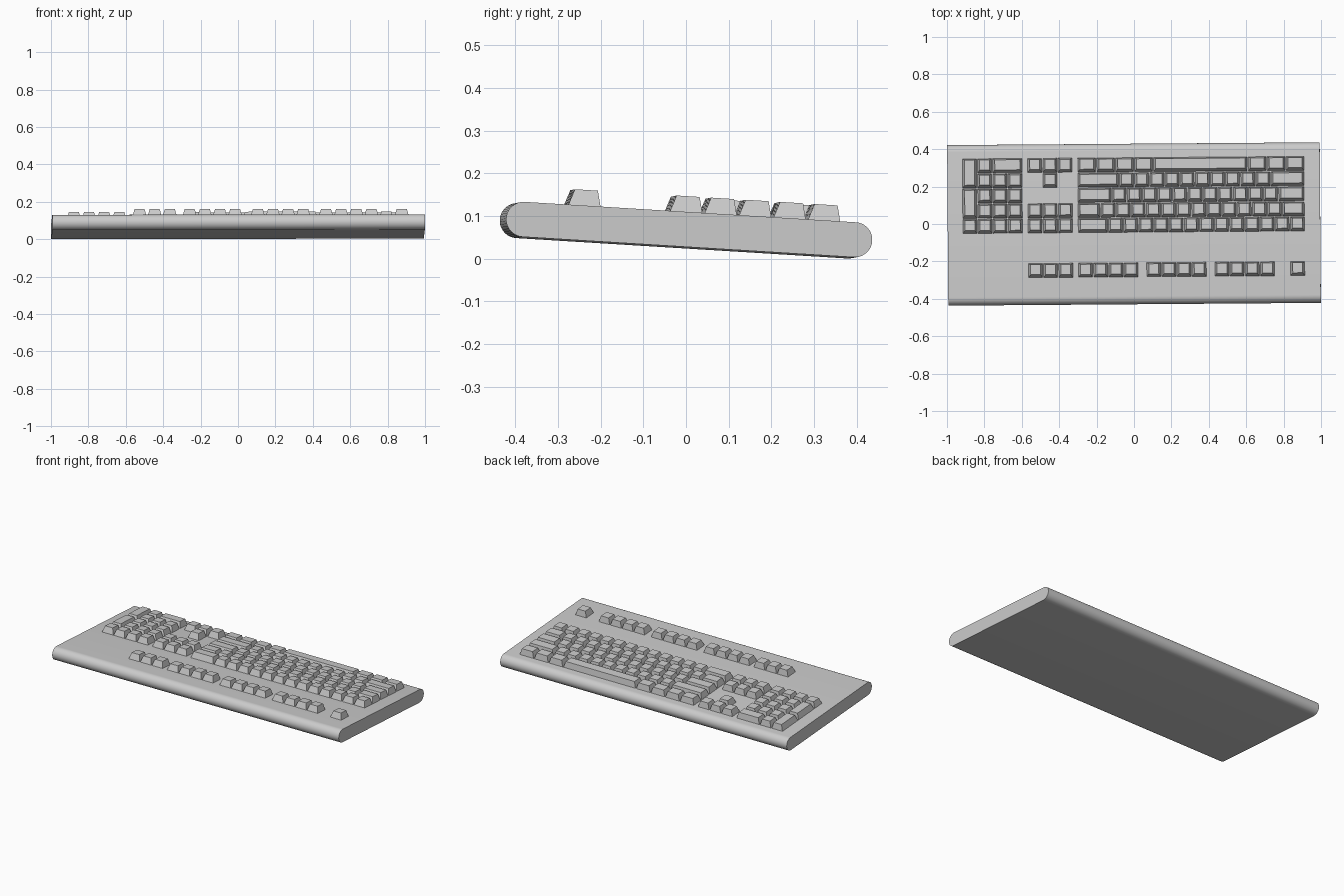
import bpy, bmesh, math
from mathutils import Matrix, Euler

if "Cube" in bpy.data.objects:
    bpy.data.objects.remove(bpy.data.objects["Cube"], do_unlink=True)

grey = bpy.data.materials.new("plain grey")
grey.use_nodes = True
COLOUR = (0.6, 0.6, 0.6, 1)
grey.diffuse_color = COLOUR
grey.node_tree.nodes["Principled BSDF"].inputs["Base Color"].default_value = COLOUR

HALF_W, HALF_D, R = 0.996, 0.389, 0.041   # case half width, half flat depth, edge radius
UNIT = 0.081                              # key pitch
KEY_H, GAP = 0.037, 0.004
# The whole keyboard slopes down towards the typist (+y)
POSE = Matrix.Translation((0, 0, 0.0665)) @ Euler((-0.0615, -0.0015, 0.0075)).to_matrix().to_4x4()


def finish(name, bm):
    """Turn a bmesh into a posed, coloured object."""
    bmesh.ops.recalc_face_normals(bm, faces=bm.faces)
    mesh = bpy.data.meshes.new(name)
    bm.to_mesh(mesh)
    bm.free()
    mesh.materials.append(grey)
    obj = bpy.data.objects.new(name, mesh)
    bpy.context.collection.objects.link(obj)
    obj.matrix_world = POSE
    return obj


def add_key(bm, x0, x1, y0, y1):
    """Tapered key cap; the side away from the typist slopes more."""
    g = GAP / 2
    low = [(x0 + g, y0 + g), (x1 - g, y0 + g), (x1 - g, y1 - g), (x0 + g, y1 - g)]
    top = [(x0 + 0.014, y0 + 0.016), (x1 - 0.014, y0 + 0.016),
           (x1 - 0.014, y1 - 0.011), (x0 + 0.014, y1 - 0.011)]
    a = [bm.verts.new((x, y, R - 0.003)) for x, y in low]
    b = [bm.verts.new((x, y, R + KEY_H)) for x, y in top]
    bm.faces.new(a[::-1])
    bm.faces.new(b)
    for i in range(4):
        j = (i + 1) % 4
        bm.faces.new((a[i], a[j], b[j], b[i]))


def key_group(name, start_x, keys):
    """keys: (column, row centre y, width, depth in units); columns run towards -x."""
    bm = bmesh.new()
    for col, y, w, d in keys:
        x1 = start_x - col * UNIT
        add_key(bm, x1 - w * UNIT, x1, y - UNIT / 2, y + (d - 0.5) * UNIT)
    return finish(name, bm)


def run(widths, y, col=0):
    """A row of neighbouring keys with the given widths."""
    out = []
    for w in widths:
        out.append((col, y, w, 1))
        col += w
    return out


# Case: stadium profile swept across the width
bm = bmesh.new()
SEG = 20
profile = []
for side, a0 in ((1, -math.pi / 2), (-1, math.pi / 2)):
    for i in range(SEG + 1):
        a = a0 + math.pi * i / SEG
        profile.append((side * HALF_D + R * math.cos(a), R * math.sin(a)))
ends = [[bm.verts.new((x, y, z)) for y, z in profile] for x in (-HALF_W, HALF_W)]
bm.faces.new(ends[0])
bm.faces.new(ends[1][::-1])
n = len(profile)
for i in range(n):
    j = (i + 1) % n
    bm.faces.new((ends[0][i], ends[0][j], ends[1][j], ends[1][i]))
case = finish("case", bm)
bpy.ops.object.select_all(action='DESELECT')
bpy.context.view_layer.objects.active = case
case.select_set(True)
bpy.ops.object.shade_smooth_by_angle(angle=math.radians(30))

ROW = [-0.009 + i * UNIT for i in range(5)]
FUNC_Y = -0.248
MAIN_X, NAV_X, PAD_X = 0.914, -0.326, -0.594

# Main typing block
rows = {
    "number_row_keys": [1] * 13 + [2],
    "upper_letter_row_keys": [1.5] + [1] * 12 + [1.5],
    "home_row_keys": [1.75] + [1] * 11 + [2.25],
    "lower_letter_row_keys": [2.25] + [1] * 10 + [2.75],
    "space_row_keys": [1.25] * 3 + [6.25] + [1.25] * 4,
}
for y, (name, widths) in zip(ROW, rows.items()):
    key_group(name, MAIN_X, run(widths, y))

# Function row: a single corner key and three groups of four
key_group("escape_key", MAIN_X, run([1], FUNC_Y))
for i, col in enumerate((2, 6.5, 11)):
    key_group(f"function_keys_{i + 1}", MAIN_X, run([1] * 4, FUNC_Y, col))

# Navigation cluster and arrows
key_group("system_keys", NAV_X, run([1] * 3, FUNC_Y))
key_group("navigation_keys", NAV_X, run([1] * 3, ROW[0]) + run([1] * 3, ROW[1]))
key_group("arrow_keys", NAV_X, run([1], ROW[3], 1) + run([1] * 3, ROW[4]))

# Number pad with two double-depth keys and one double-width key
pad = run([1] * 4, ROW[0]) + run([2, 1], ROW[4])
for y in ROW[1:4]:
    pad += run([1] * 3, y)
pad += [(3, ROW[1], 1, 2), (3, ROW[3], 1, 2)]
key_group("number_pad_keys", PAD_X, pad)
